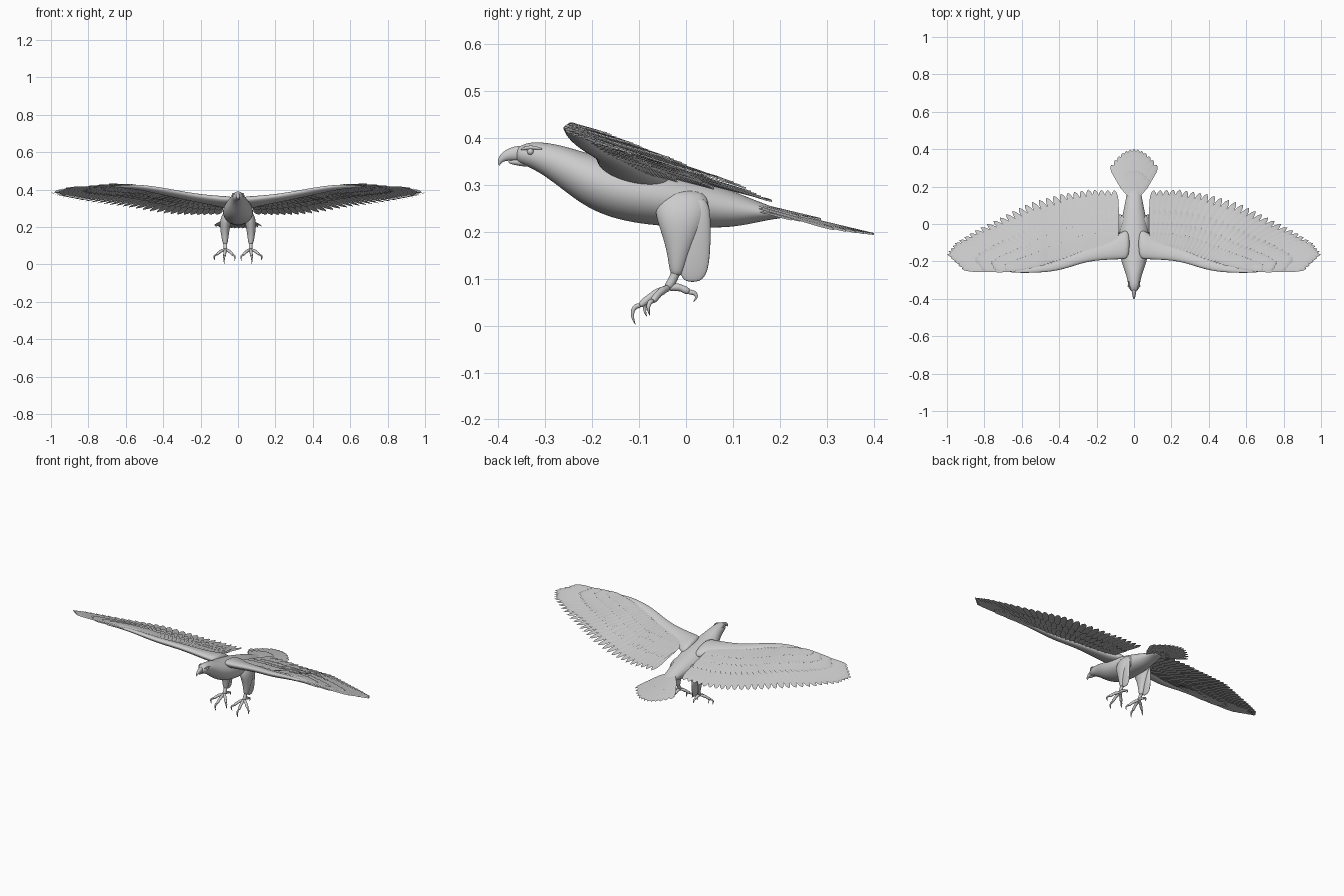
import bpy, bmesh, math
from mathutils import Vector as V

if "Cube" in bpy.data.objects:
    bpy.data.objects.remove(bpy.data.objects["Cube"])


def finish(bm, name, mirror=False, subsurf=0, closed=True):
    if closed:
        bmesh.ops.recalc_face_normals(bm, faces=bm.faces)
    me = bpy.data.meshes.new(name)
    bm.to_mesh(me)
    bm.free()
    for p in me.polygons:
        p.use_smooth = True
    ob = bpy.data.objects.new(name, me)
    bpy.context.collection.objects.link(ob)
    if mirror:
        ob.modifiers.new("Mirror", 'MIRROR').use_mirror_merge = False
    if subsurf:
        m = ob.modifiers.new("Subsurf", 'SUBSURF')
        m.levels = m.render_levels = subsurf
    return ob


def lerp(table, x):
    if x <= table[0][0]:
        return table[0][1]
    for (a, p), (b, q) in zip(table, table[1:]):
        if x <= b:
            return p + (q - p) * (x - a) / (b - a)
    return table[-1][1]


def along(pts, t):
    f = t * (len(pts) - 1)
    i = min(int(f), len(pts) - 2)
    return V(pts[i]).lerp(V(pts[i + 1]), f - i)


def loft(bm, rings):
    vs = [[bm.verts.new(p) for p in r] for r in rings]
    n = len(vs[0])
    for a, b in zip(vs, vs[1:]):
        for i in range(n):
            bm.faces.new((a[i], a[(i + 1) % n], b[(i + 1) % n], b[i]))
    bm.faces.new(vs[0])
    bm.faces.new(vs[-1])


def circle(c, u, v, n):
    return [c + u * math.cos(2 * math.pi * i / n) + v * math.sin(2 * math.pi * i / n) for i in range(n)]


def tube(bm, pts, sx=1.0, n=10):
    """Tube through (x, y, z, radius) points; sx scales the sideways width."""
    c = [V(p[:3]) for p in pts]
    rings = []
    for i, p in enumerate(pts):
        t = (c[min(i + 1, len(c) - 1)] - c[max(i - 1, 0)]).normalized()
        u = (V((1, 0, 0)) - t * t.x).normalized()
        rings.append(circle(c[i], u * p[3] * sx, t.cross(u) * p[3], n))
    loft(bm, rings)


def feather(bm, root, tip, w, zfun, off0, off1, n=9):
    d = tip - root
    side = V((-d.y, d.x)).normalized()
    rows = []
    for i in range(n + 1):
        s = 1 - (1 - i / n) ** 1.5
        e = max(0, (s - 0.75) / 0.25)
        half = w * min(1, 0.4 + 2 * s) * math.sqrt(max(0.004, 1 - e * e))
        row = []
        for k, lift in ((1, 0.002), (0, 0.0015), (-1, -0.002)):
            p = root + d * s + side * half * k
            row.append(bm.verts.new((p.x, p.y, zfun(p.x, p.y) + off0 + (off1 - off0) * s + lift)))
        rows.append(row)
    for a, b in zip(rows, rows[1:]):
        for k in (0, 1):
            bm.faces.new((a[k], a[k + 1], b[k + 1], b[k]))


# body and head: y, top, bottom, half width
bm = bmesh.new()
body = [(-.362, .377, .350, .014), (-.350, .384, .343, .023), (-.330, .391, .335, .031),
        (-.300, .390, .318, .035), (-.260, .383, .287, .046), (-.210, .367, .249, .066),
        (-.150, .354, .225, .080), (-.080, .340, .213, .083), (0, .318, .208, .072),
        (.080, .294, .207, .055), (.130, .274, .214, .045), (.180, .254, .226, .036), (.215, .242, .229, .026)]
loft(bm, [circle(V((0, y, (t + b) / 2)), V((w, 0, 0)), V((0, 0, (t - b) / 2)), 20) for y, t, b, w in body])
finish(bm, "body", subsurf=2)

# hooked beak and lower jaw
bm = bmesh.new()
tube(bm, [(0, -.345, .366, .019), (0, -.365, .366, .016), (0, -.382, .362, .012),
          (0, -.393, .355, .008), (0, -.398, .346, .004), (0, -.397, .340, .001)], 0.75, 14)
finish(bm, "upper_beak", subsurf=1)
bm = bmesh.new()
tube(bm, [(0, -.325, .348, .013), (0, -.355, .348, .009), (0, -.380, .348, .003)], 1.1, 12)
finish(bm, "lower_beak", subsurf=1)

# eyes and brow ridges
bm = bmesh.new()
bmesh.ops.create_uvsphere(bm, u_segments=14, v_segments=10, radius=.007)
bmesh.ops.translate(bm, verts=bm.verts, vec=(.027, -.331, .370))
finish(bm, "eye", mirror=True)
bm = bmesh.new()
tube(bm, [(.018, -.352, .374, .002), (.026, -.338, .379, .005), (.028, -.322, .379, .004), (.028, -.305, .375, .002)])
finish(bm, "brow", mirror=True, subsurf=1)

# wing surface that every wing feather follows
LEAD = [(.07, -.19), (.2, -.195), (.28, -.21), (.36, -.238), (.46, -.26), (.6, -.262), (.8, -.255), (1, -.22)]
LEAD_Z = [(.07, .355), (.2, .37), (.3, .387), (.4, .407), (.5, .424), (.58, .428), (.8, .418), (1, .405)]
SLOPE = [(.08, -.24), (.3, -.31), (.5, -.34)]


def wing_z(x, y):
    return lerp(LEAD_Z, x) + lerp(SLOPE, x) * (y - lerp(LEAD, x))


# wing arm: x, half chord, half thickness
bm = bmesh.new()
rings = []
for x, ry, rz in [(.02, .085, .030), (.07, .075, .029), (.12, .056, .025), (.2, .044, .021), (.28, .038, .019),
                  (.36, .034, .018), (.44, .030, .016), (.52, .023, .013), (.59, .015, .009), (.67, .006, .004)]:
    y = lerp(LEAD, x) + ry
    rings.append(circle(V((x, y, wing_z(x, y) - .006)), V((0, ry, lerp(SLOPE, x) * ry)), V((0, 0, rz)), 14))
loft(bm, rings)
finish(bm, "wing_arm", mirror=True, subsurf=2)

# wing feathers: flight feathers plus covert rows above and below
ROOTS = [(.10, -.12), (.19, -.13), (.29, -.15), (.39, -.19), (.47, -.215), (.53, -.228), (.58, -.238), (.61, -.243)]
TIPS = [(.105, .18), (.25, .183), (.40, .158), (.56, .112), (.70, .042), (.84, -.03), (.955, -.10), (1.0, -.16), (.92, -.238)]
for name, count, frac, w, o0, o1 in [
        ("flight_feathers", 34, 1, .020, .000, .000),
        ("greater_coverts", 34, .66, .017, .004, .006),
        ("median_coverts", 36, .44, .014, .007, .010),
        ("lesser_coverts", 38, .26, .012, .009, .013),
        ("under_greater_coverts", 30, .60, .017, -.005, -.006),
        ("under_lesser_coverts", 32, .34, .014, -.009, -.010)]:
    bm = bmesh.new()
    for i in range(count):
        t = i / (count - 1)
        r, tip = along(ROOTS, t), along(TIPS, t)
        tip = r + (tip - r) * frac * (1 - .02 * (i % 2) * (frac < 1))
        feather(bm, r, tip, w * (1.1 - .25 * t), wing_z, o0, o1)
    finish(bm, name, mirror=True, closed=False)


# tail fan
def tail_z(x, y):
    return .247 - .24 * (y - .17) - .5 * x * x


for name, count, frac, w, off in [("tail_feathers", 13, 1, .019, 0), ("tail_coverts", 10, .55, .014, .005),
                                  ("under_tail_coverts", 8, .45, .014, -.006)]:
    bm = bmesh.new()
    for i in range(count):
        a = 2 * i / (count - 1) - 1
        r = V((.025 * a, .15))
        tip = V((.122 * a, .400 - .085 * a * a))
        feather(bm, r, r + (tip - r) * frac, w, tail_z, off + .003 * (1 - abs(a)), off + .003 * (1 - abs(a)))
    finish(bm, name, closed=False)

# thighs
bm = bmesh.new()
loft(bm, [circle(V((x, y, z)), V((rx, 0, 0)), V((0, ry, 0)), 14) for x, y, z, rx, ry in [
    (.050, -.005, .290, .020, .045), (.060, -.008, .255, .032, .062), (.068, -.010, .220, .030, .052),
    (.070, -.012, .185, .025, .037), (.070, -.016, .150, .020, .024), (.069, -.019, .120, .015, .017),
    (.068, -.020, .105, .010, .011)]])
finish(bm, "thigh", mirror=True, subsurf=2)

# flat feather flap behind each leg
bm = bmesh.new()
loft(bm, [circle(V((x, y, z)), V((rx, 0, 0)), V((0, ry, 0)), 12) for x, y, z, rx, ry in [
    (.068, .022, .275, .012, .026), (.074, .022, .230, .013, .032), (.075, .020, .180, .011, .034),
    (.074, .017, .130, .008, .034), (.073, .015, .105, .005, .028), (.072, .014, .092, .003, .014)]])
finish(bm, "leg_feather_flap", mirror=True, subsurf=1)

# shanks
bm = bmesh.new()
tube(bm, [(.069, -.015, .135, .013), (.068, -.023, .108, .010), (.067, -.031, .092, .010), (.067, -.040, .078, .011)])
finish(bm, "shank", mirror=True, subsurf=1)

# toes with knuckles, and curved claws; the toe ends at tx, ty, tz
toes = bmesh.new()
claws = bmesh.new()
start = V((.067, -.037, .080))
for tx, ty, tz, drop in [(.026, -.078, .048, .030), (.073, -.100, .040, .039), (.116, -.072, .050, .030),
                         (.066, .008, .070, .020)]:
    end = V((tx, ty, tz))
    d = end - start
    pts = []
    for k, r in enumerate((.009, .007, .010, .007, .009, .006)):
        p = start + d * k / 5
        pts.append((p.x, p.y, p.z + .006 * math.sin(math.pi * k / 5), r))
    tube(toes, pts)
    h = V((d.x, d.y, 0)).normalized()
    tube(claws, [(*(end + h * a * .014 + V((0, 0, b * drop))), r) for a, b, r in
                 [(-.3, .05, .006), (.5, .06, .006), (1.0, -.2, .005), (1.05, -.6, .003), (.5, -1.0, .0007)]])
finish(toes, "toes", mirror=True, subsurf=1)
finish(claws, "claws", mirror=True, subsurf=1)
